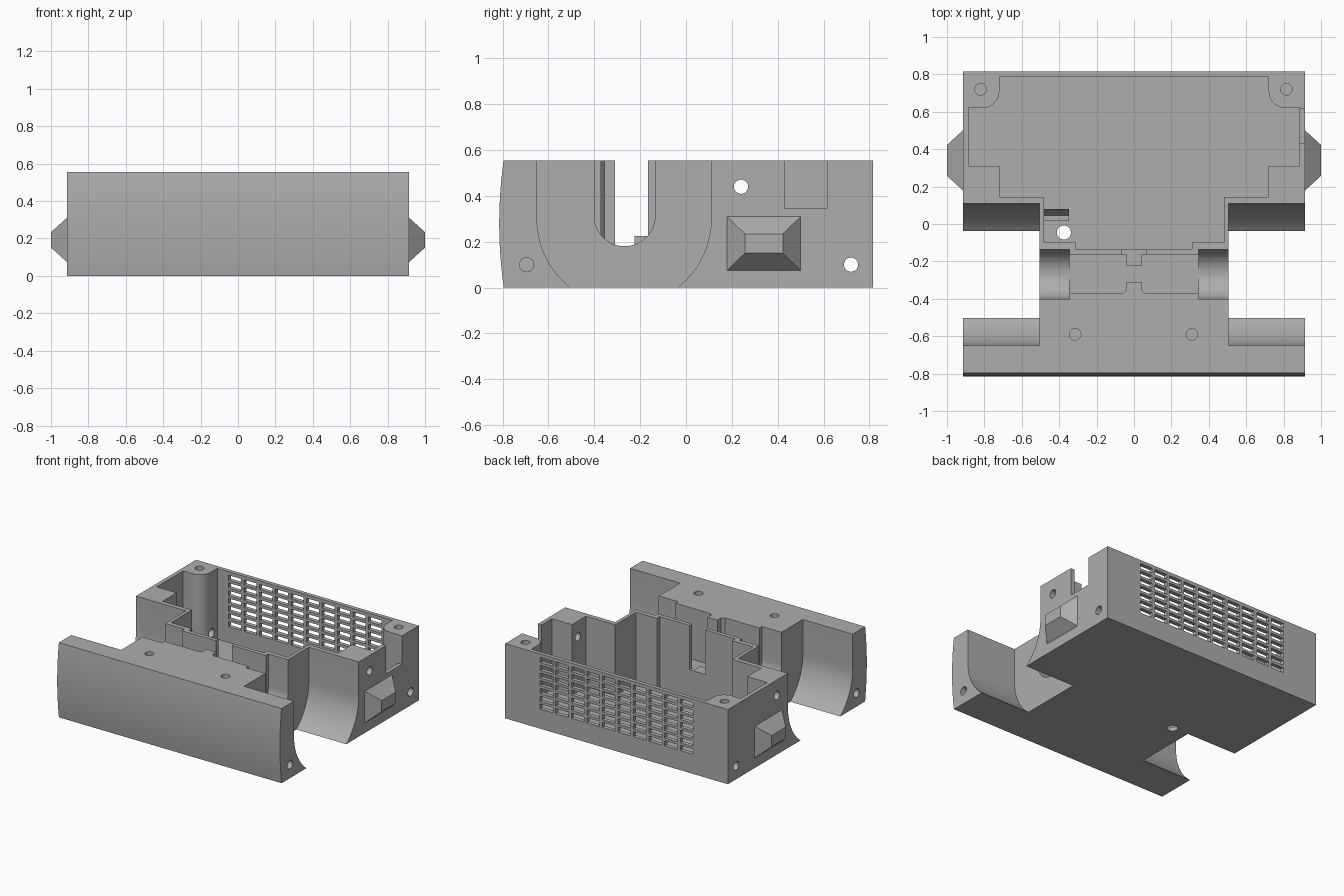
import bpy, bmesh, math

if "Cube" in bpy.data.objects:
    bpy.data.objects.remove(bpy.data.objects["Cube"])

grey = bpy.data.materials.new("mid_grey")
grey.diffuse_color = (0.42, 0.42, 0.42, 1)
grey.use_nodes = True
grey.node_tree.nodes["Principled BSDF"].inputs["Base Color"].default_value = grey.diffuse_color


def place(axis, u, v, w):
    # 2D profile point (u, v) extruded to w along the axis
    return {"x": (w, u, v), "y": (u, w, v), "z": (u, v, w)}[axis]


def prisms(name, items):
    """One object from (profile, axis, start, end) extrusions."""
    bm = bmesh.new()
    for pts, axis, a, b in items:
        lo = [bm.verts.new(place(axis, u, v, a)) for u, v in pts]
        hi = [bm.verts.new(place(axis, u, v, b)) for u, v in pts]
        bm.faces.new(lo)
        bm.faces.new(hi)
        n = len(pts)
        for i in range(n):
            j = (i + 1) % n
            bm.faces.new((lo[i], lo[j], hi[j], hi[i]))
    bmesh.ops.recalc_face_normals(bm, faces=bm.faces)
    me = bpy.data.meshes.new(name)
    bm.to_mesh(me)
    bm.free()
    ob = bpy.data.objects.new(name, me)
    me.materials.append(grey)
    bpy.context.collection.objects.link(ob)
    return ob


def rect(u0, u1, v0, v1):
    return [(u0, v0), (u1, v0), (u1, v1), (u0, v1)]


def arc(cu, cv, r, a0, a1, n):
    return [(cu + r * math.cos(math.radians(a0 + (a1 - a0) * i / n)),
             cv + r * math.sin(math.radians(a0 + (a1 - a0) * i / n))) for i in range(n + 1)]


def circle(cu, cv, r, n=24):
    return arc(cu, cv, r, 0, 360, n)[:-1]


def u_shape(cy, cz, r, n=32):
    return [(cy - r, 1.0)] + arc(cy, cz, r, 180, 360, n) + [(cy + r, 1.0)]


def select(ob):
    bpy.ops.object.select_all(action="DESELECT")
    ob.select_set(True)
    bpy.context.view_layer.objects.active = ob


def cut(body, items):
    cutter = prisms("cutter", items)
    cutter.hide_render = True
    m = body.modifiers.new("cut", "BOOLEAN")
    m.operation = "DIFFERENCE"
    m.solver = "EXACT"
    m.object = cutter
    select(body)
    bpy.ops.object.modifier_apply(modifier="cut")
    bpy.data.objects.remove(cutter)


W, H = 0.915, 0.555

# Chassis block with a gently bowed front face
front = [(-0.815 + 0.02 * ((z - 0.28) / 0.28) ** 2, z) for z in [H * i / 12 for i in range(13)]]
chassis = prisms("chassis", [(front + [(0.815, H), (0.815, 0)], "x", -W, W)])

# Wheel wells on both sides
well = u_shape(-0.27, 0.30, 0.38, 48)
cut(chassis, [(well, "x", 0.505, 1.2), (well, "x", -1.2, -0.505)])

# Axle channel ends
axle = u_shape(-0.2675, 0.313, 0.1325)
cut(chassis, [(axle, "x", 0.345, 0.7), (axle, "x", -0.7, -0.345)])

# Middle of the channel, with a full height rib on its front wall
cut(chassis, [([(-0.346, -0.37), (-0.06, -0.37), (-0.04, -0.355), (-0.04, -0.31),
                (0.04, -0.31), (0.04, -0.355), (0.06, -0.37), (0.346, -0.37),
                (0.346, -0.165), (-0.346, -0.165)], "z", 0.175, 1.0)])

# Main cavity with stepped sides and rounded screw posts
half = [(0.31, -0.135), (0.31, -0.10), (0.48, -0.10), (0.48, 0.145), (0.72, 0.145),
        (0.72, 0.31), (0.885, 0.31), (0.885, 0.62)]
half += arc(0.81, 0.71, 0.09, 270, 180, 10) + [(0.72, 0.785)]
cavity = half + [(-x, y) for x, y in reversed(half)]
cut(chassis, [(cavity, "z", 0.03, 1.0)])

# Opening between cavity and channel, and the notch in the right wall
cut(chassis, [(rect(-0.065, 0.065, -0.18, -0.12), "z", 0.225, 1.0),
              (rect(0.87, 1.1, 0.43, 0.615), "z", 0.345, 1.0)])

# Vent grid in the back wall
vents = []
for i in range(10):
    for j in range(7):
        x, z = -0.576 + 0.128 * i, 0.165 + 0.0575 * j
        vents.append((rect(x - 0.052, x + 0.052, z - 0.019, z + 0.019), "y", 0.75, 0.9))
cut(chassis, vents)

# Cross holes through the sides
cut(chassis, [(circle(0.24, 0.44, 0.031), "x", -1.2, 1.2),
              (circle(0.72, 0.10, 0.031), "x", -1.2, 1.2)])
cut(chassis, [(circle(-0.695, 0.10, 0.031), "x", s * 0.78, s * 1.2) for s in (-1, 1)])

# Screw holes in the top and cable hole in the floor
screws = [(x, 0.72) for x in (-0.82, 0.815)] + [(x, -0.59) for x in (-0.315, 0.31)]
cut(chassis, [(circle(x, y, 0.031), "z", 0.30, 1.0) for x, y in screws])
cut(chassis, [(circle(-0.375, -0.045, 0.038), "z", -0.2, 0.1)])

select(chassis)
bpy.ops.object.shade_smooth_by_angle(angle=math.radians(25))

# Low rib on the rear wall of the channel
prisms("channel_rib", [(rect(-0.04, 0.04, -0.225, -0.16), "z", 0.17, 0.225)])

# Small sloped catch in the cavity
prisms("cavity_catch", [([(0.015, 0.025), (0.08, 0.025), (0.08, 0.16), (0.045, 0.10),
                          (0.015, 0.10)], "x", -0.485, -0.348)])

# Tapered side bumpers
for s, side in ((1, "right"), (-1, "left")):
    bumper = prisms(side + "_bumper", [(rect(0.175, 0.505, 0.07, 0.315), "x", s * 0.91, s * 1.0)])
    for v in bumper.data.vertices:
        if abs(v.co.x) > 0.95:
            v.co.y = 0.34 + (v.co.y - 0.34) * 0.5
            v.co.z = 0.1925 + (v.co.z - 0.1925) * 0.34
